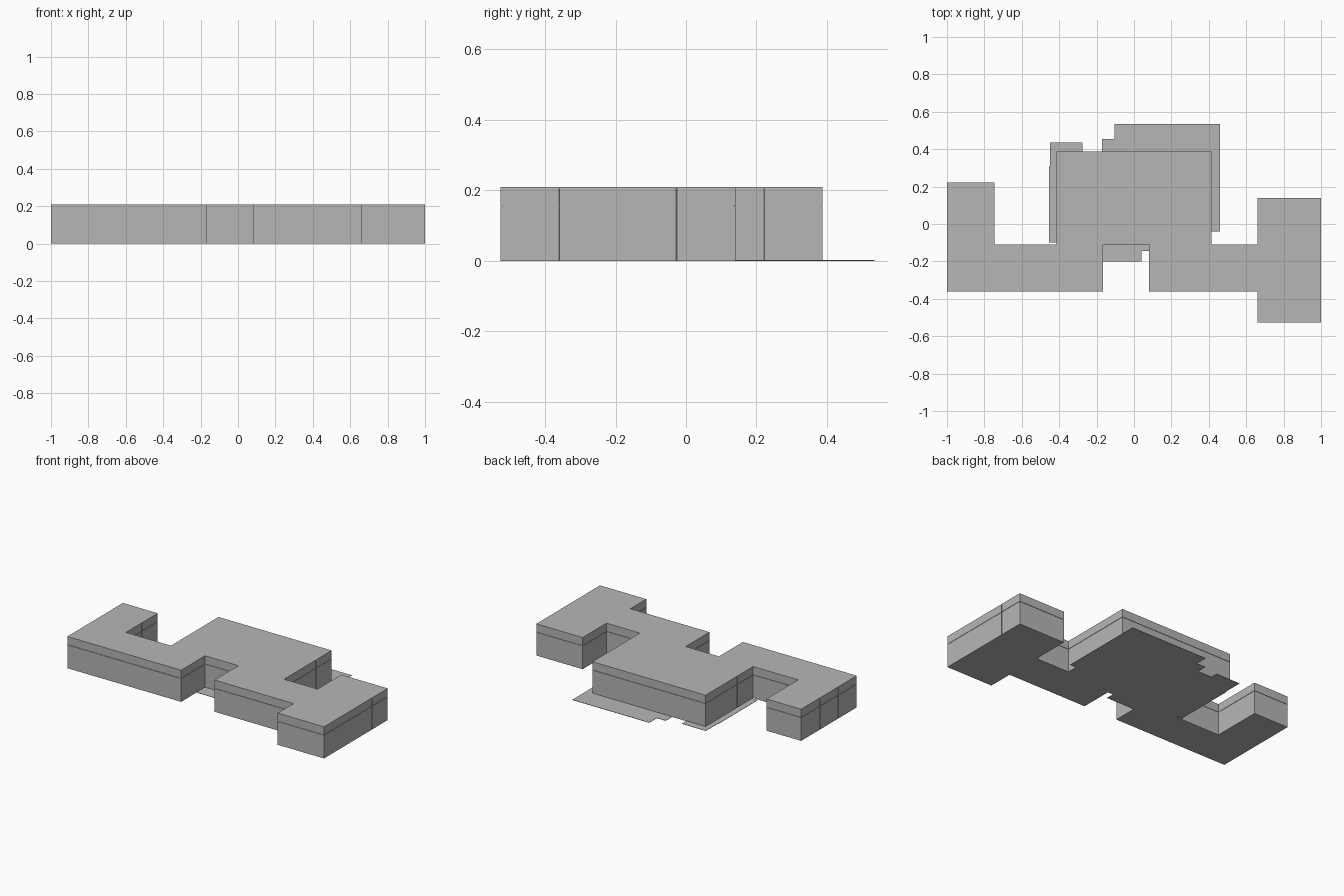
import bpy, bmesh
from mathutils import Vector

cube = bpy.data.objects.get("Cube")
if cube:
    bpy.data.objects.remove(cube, do_unlink=True)

grey = bpy.data.materials.new("concrete grey")
grey.use_nodes = True
colour = (0.47, 0.47, 0.47, 1)
grey.diffuse_color = colour
grey.node_tree.nodes["Principled BSDF"].inputs["Base Color"].default_value = colour

HEIGHT, BAND, ROOF = 0.21, 0.155, 0.005
GAP, DEPTH, BAY = 0.002, 0.004, 0.168


def prism(bm, points, low, high):
    """Extrude a flat outline from low to high."""
    face = bm.faces.new([bm.verts.new((p[0], p[1], low)) for p in points])
    top = bmesh.ops.extrude_face_region(bm, geom=[face])["geom"]
    moved = [v for v in top if isinstance(v, bmesh.types.BMVert)]
    bmesh.ops.translate(bm, verts=moved, vec=(0, 0, high - low))


def finish(bm, name):
    bmesh.ops.recalc_face_normals(bm, faces=bm.faces)
    mesh = bpy.data.meshes.new(name)
    bm.to_mesh(mesh)
    bm.free()
    mesh.materials.append(grey)
    bpy.context.collection.objects.link(bpy.data.objects.new(name, mesh))


def slab(name, points, low, high):
    bm = bmesh.new()
    prism(bm, points, low, high)
    finish(bm, name)


def inset(points, d):
    """Offset a counter-clockwise right-angled outline inward."""
    result = []
    for i, p in enumerate(points):
        a = (p - points[i - 1]).normalized()
        b = (points[(i + 1) % len(points)] - p).normalized()
        result.append(p + d * Vector((-a.y - b.y, a.x + b.x)))
    return result


# Building footprint: left wing, entrance court, right wing, main hall
outline = [Vector(p) for p in (
    (-1, -0.36), (-0.165, -0.36), (-0.165, -0.11), (0.08, -0.11),
    (0.08, -0.36), (0.66, -0.36), (0.66, -0.527), (1, -0.527),
    (1, 0.14), (0.66, 0.14), (0.66, -0.11), (0.415, -0.11),
    (0.415, 0.388), (-0.415, 0.388), (-0.415, -0.11), (-0.745, -0.11),
    (-0.745, 0.222), (-1, 0.222))]
inner = inset(outline, DEPTH)

slab("building_core", inner, 0, HEIGHT - ROOF)
slab("roof", outline, HEIGHT - ROOF, HEIGHT)

# Wall panels: side walls divide into equal bays, long walls stay whole
for name, low, high in (("lower_wall_panels", 0, BAND - GAP / 2),
                        ("upper_wall_panels", BAND + GAP / 2, HEIGHT - ROOF)):
    bm = bmesh.new()
    for i in range(len(outline)):
        j = (i + 1) % len(outline)
        edge = outline[j] - outline[i]
        bays = max(1, round(abs(edge.y) / BAY))
        cuts = [k / bays for k in range(bays + 1)]
        if i == 0:
            cuts.insert(1, 0.305)
        half = GAP / 2 / edge.length
        for s, e in zip(cuts, cuts[1:]):
            s, e = (s + half if s > 0 else 0), (e - half if e < 1 else 1)
            prism(bm, [outline[i].lerp(outline[j], s), outline[i].lerp(outline[j], e),
                       inner[i].lerp(inner[j], e), inner[i].lerp(inner[j], s)], low, high)
    finish(bm, name)

# Thin paving around the main hall and in the entrance court
slab("rear_terrace", [
    (-0.17, 0.388), (0.415, 0.388), (0.415, -0.04), (0.46, -0.04),
    (0.46, 0.535), (-0.105, 0.535), (-0.105, 0.455), (-0.17, 0.455)], 0, 0.002)
slab("side_terrace", [
    (-0.455, -0.1), (-0.415, -0.1), (-0.415, 0.388), (-0.275, 0.388),
    (-0.275, 0.435), (-0.45, 0.435), (-0.45, 0.31), (-0.455, 0.31)], 0, 0.002)
slab("entrance_paving", [
    (-0.165, -0.2), (0.04, -0.2), (0.04, -0.145), (0.08, -0.145),
    (0.08, -0.11), (-0.165, -0.11)], 0, 0.002)
